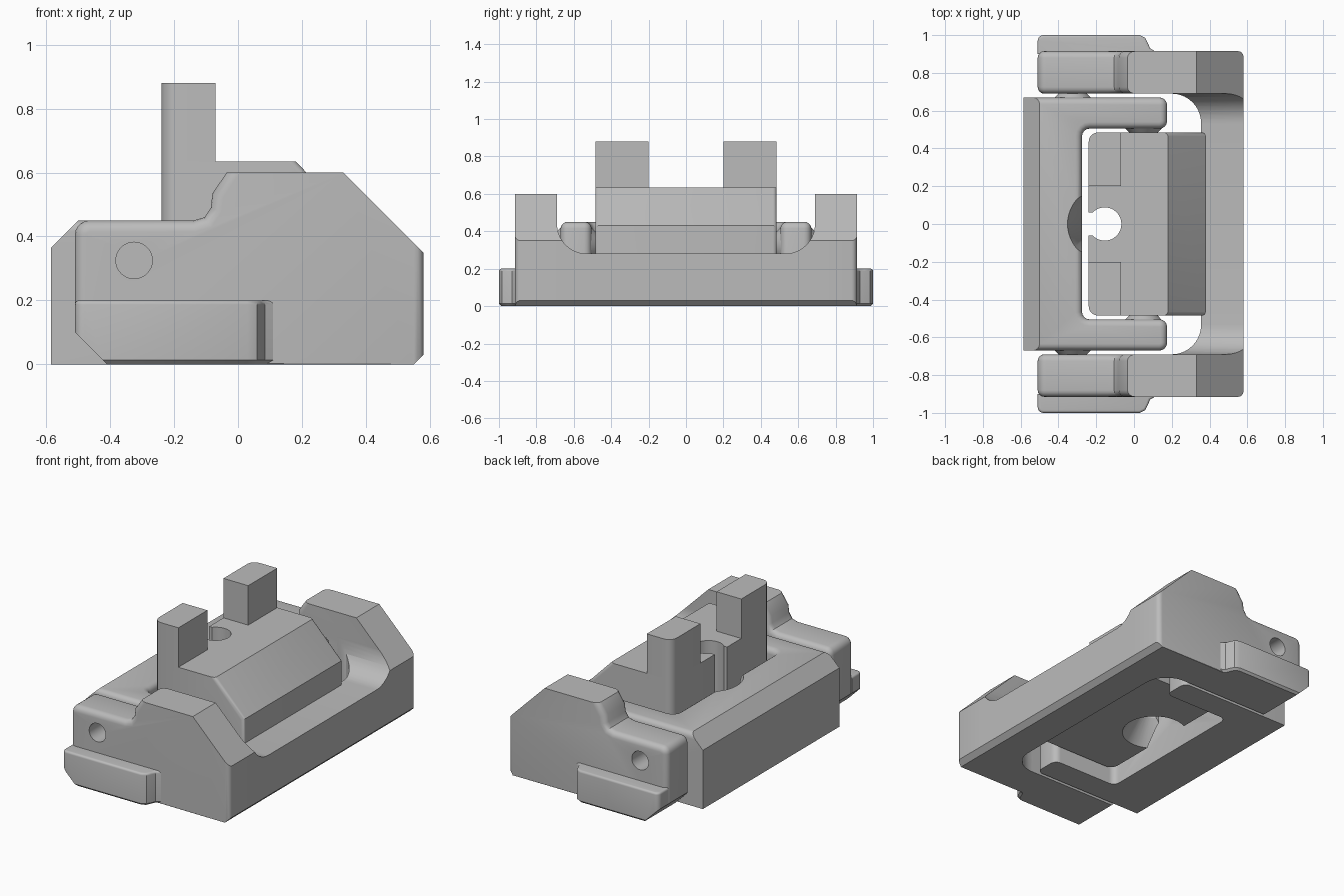
import bpy, bmesh, math
from mathutils import Matrix, Vector

cube = bpy.data.objects.get("Cube")
if cube:
    bpy.data.objects.remove(cube, do_unlink=True)

grey = bpy.data.materials.new("plain grey")
grey.use_nodes = True
grey.diffuse_color = (0.5, 0.5, 0.5, 1)
grey.node_tree.nodes["Principled BSDF"].inputs["Base Color"].default_value = (0.5, 0.5, 0.5, 1)


def finish(name, bm):
    bmesh.ops.recalc_face_normals(bm, faces=bm.faces)
    mesh = bpy.data.meshes.new(name)
    bm.to_mesh(mesh)
    bm.free()
    mesh.materials.append(grey)
    obj = bpy.data.objects.new(name, mesh)
    bpy.context.collection.objects.link(obj)
    return obj


def prism(name, pts, axis, lo, hi, bevels=()):
    """Extrude a 2D profile along an axis; bevels are (rule, width, segments)."""
    place = {"x": lambda a, b, t: (t, a, b),
             "y": lambda a, b, t: (a, t, b),
             "z": lambda a, b, t: (a, b, t)}[axis]
    bm = bmesh.new()
    ends = [[bm.verts.new(place(a, b, t)) for a, b in pts] for t in (lo, hi)]
    for ring in ends:
        bm.faces.new(ring)
    n = len(pts)
    for i in range(n):
        j = (i + 1) % n
        bm.faces.new((ends[0][i], ends[0][j], ends[1][j], ends[1][i]))
    bmesh.ops.recalc_face_normals(bm, faces=bm.faces)
    for rule, width, segments in bevels:
        edges = []
        for e in bm.edges:
            mid = (e.verts[0].co + e.verts[1].co) / 2
            way = (e.verts[0].co - e.verts[1].co).normalized()
            if e.calc_face_angle(0) > 0.3 and rule(mid, way):
                edges.append(e)
        bmesh.ops.bevel(bm, geom=edges, offset=width, offset_type="OFFSET",
                        segments=segments, profile=0.5, affect="EDGES", clamp_overlap=True)
    return finish(name, bm)


def rect(a0, b0, a1, b1):
    return [(a0, b0), (a1, b0), (a1, b1), (a0, b1)]


def rod(name, start, end, r1, r2, segments=48):
    start, end = Vector(start), Vector(end)
    way = end - start
    bm = bmesh.new()
    turn = way.to_track_quat("Z", "Y").to_matrix().to_4x4()
    bmesh.ops.create_cone(bm, cap_ends=True, segments=segments, radius1=r1, radius2=r2,
                          depth=way.length, matrix=Matrix.Translation((start + end) / 2) @ turn)
    return finish(name, bm)


def cut(obj, *cutters):
    bpy.context.view_layer.objects.active = obj
    for c in cutters:
        mod = obj.modifiers.new("cut", "BOOLEAN")
        mod.operation, mod.solver, mod.object = "DIFFERENCE", "EXACT", c
        bpy.ops.object.modifier_apply(modifier=mod.name)
        bpy.data.objects.remove(c, do_unlink=True)


def smooth(obj, mirror=False):
    bpy.ops.object.select_all(action="DESELECT")
    obj.select_set(True)
    bpy.context.view_layer.objects.active = obj
    bpy.ops.object.shade_smooth_by_angle(angle=math.radians(32))
    if mirror:
        mod = obj.modifiers.new("mirror", "MIRROR")
        mod.use_axis = (False, True, False)


# Side arms of the outer frame, with a drilled pivot hole
arm = prism("outer_frame_arms",
            [(-.41, 0), (.55, 0), (.58, .03), (.58, .35), (.33, .6), (-.035, .6), (-.08, .535),
             (-.085, .49), (-.105, .46), (-.14, .45), (-.51, .45), (-.51, .1)],
            "y", .69, .915,
            [(lambda m, d: abs(d.y) > .9 and m.x < -.5 and m.z > .4, .045, 5),
             (lambda m, d: abs(d.y) < .1 and m.x < -.04 and m.z > .2, .035, 4),
             (lambda m, d: abs(d.z) > .9 and m.x > .57 and m.y > .9, .035, 4),
             (lambda m, d: m.z < .01 and m.y > .9, .02, 1)])
cut(arm, rod("hole_cutter", (-.325, .6, .325), (-.325, 1.1, .325), .057, .057))
smooth(arm, True)

# Cross bar of the outer frame, scooped on top, inside and underneath
bar = prism("outer_frame_bar",
            [(.19, 0), (.55, 0), (.58, .03), (.58, .35), (.48, .45), (.19, .45)], "y", -.7, .7)
pocket = prism("pocket_cutter", rect(-.6, -.69, .355, .69), "z", -.1, .7,
               [(lambda m, d: abs(d.z) > .9 and m.x > .3, .155, 10)])
saddle = prism("saddle_cutter", rect(-.69, .28, .69, .9), "x", 0, .8,
               [(lambda m, d: abs(d.x) > .9 and m.z < .3, .16, 10)])
scoop = rod("scoop_cutter", (.38, 0, -2.5), (.78, 0, -2.41), 2.5, 2.5, 256)
cut(bar, pocket, saddle, scoop)
smooth(bar)

# Low rails on the outside of the arms
rail = prism("side_rails",
             [(-.51, .9), (-.51, 1), (.03, 1), (.06, .985), (.075, .955), (.085, .93),
              (.11, .915), (.11, .9)], "z", 0, .2,
             [(lambda m, d: abs(d.z) > .9 and m.x < -.5 and m.y > .95, .03, 4),
              (lambda m, d: m.z > .19 and m.y > .91, .03, 4),
              (lambda m, d: m.z < .01 and m.y > .91, .02, 1)])
cut(rail, prism("rail_cutter", [(-.61, .2), (-.61, -.1), (-.31, -.1)], "y", .8, 1.1))
smooth(rail, True)

# Middle frame: spine with two arms, bevelled top and a conical relief
middle = prism("middle_frame",
               [(-.585, -.67), (.175, -.67), (.175, -.505), (-.275, -.505),
                (-.275, .505), (.175, .505), (.175, .67), (-.585, .67)], "z", 0, .45,
               [(lambda m, d: abs(d.z) > .9 and m.x > -.4, .04, 4),
                (lambda m, d: m.z > .44 and m.x < -.58, .085, 1),
                (lambda m, d: m.z > .44 and m.x > -.49, .035, 4)])
cut(middle, rod("relief_cutter", (-.155, 0, .15), (-.155, 0, .46), .11, .2))
smooth(middle)

# Centre block with sloped nose, drilled and slotted
block = prism("centre_block",
              [(-.24, .09), (.36, .09), (.38, .11), (.38, .43), (.18, .635), (-.24, .635)],
              "y", -.485, .485,
              [(lambda m, d: abs(d.z) > .9 and m.x < -.2, .05, 5),
               (lambda m, d: abs(d.y) < .1 and m.x > .2 and m.z > .2, .035, 4)])
cut(block,
    rod("bore_cutter", (-.155, 0, 0), (-.155, 0, .8), .088, .088),
    prism("slot_cutter", rect(-.4, -.06, -.16, .06), "z", 0, .8),
    rod("flare_cutter", (-.155, 0, .07), (-.155, 0, .25), .2, .08))
smooth(block)

# Tall posts on the block
post = prism("posts", rect(-.24, .2, -.07, .485), "z", .6, .88,
             [(lambda m, d: abs(d.z) > .9 and m.x < -.2 and m.y > .4, .05, 5)])
smooth(post, True)

# Tapered pivots between the nested parts
smooth(rod("outer_pivots", (-.325, .665, .325), (-.325, .695, .325), .1, .07), True)
smooth(rod("inner_pivots", (.05, .48, .325), (.05, .51, .325), .07, .1), True)
